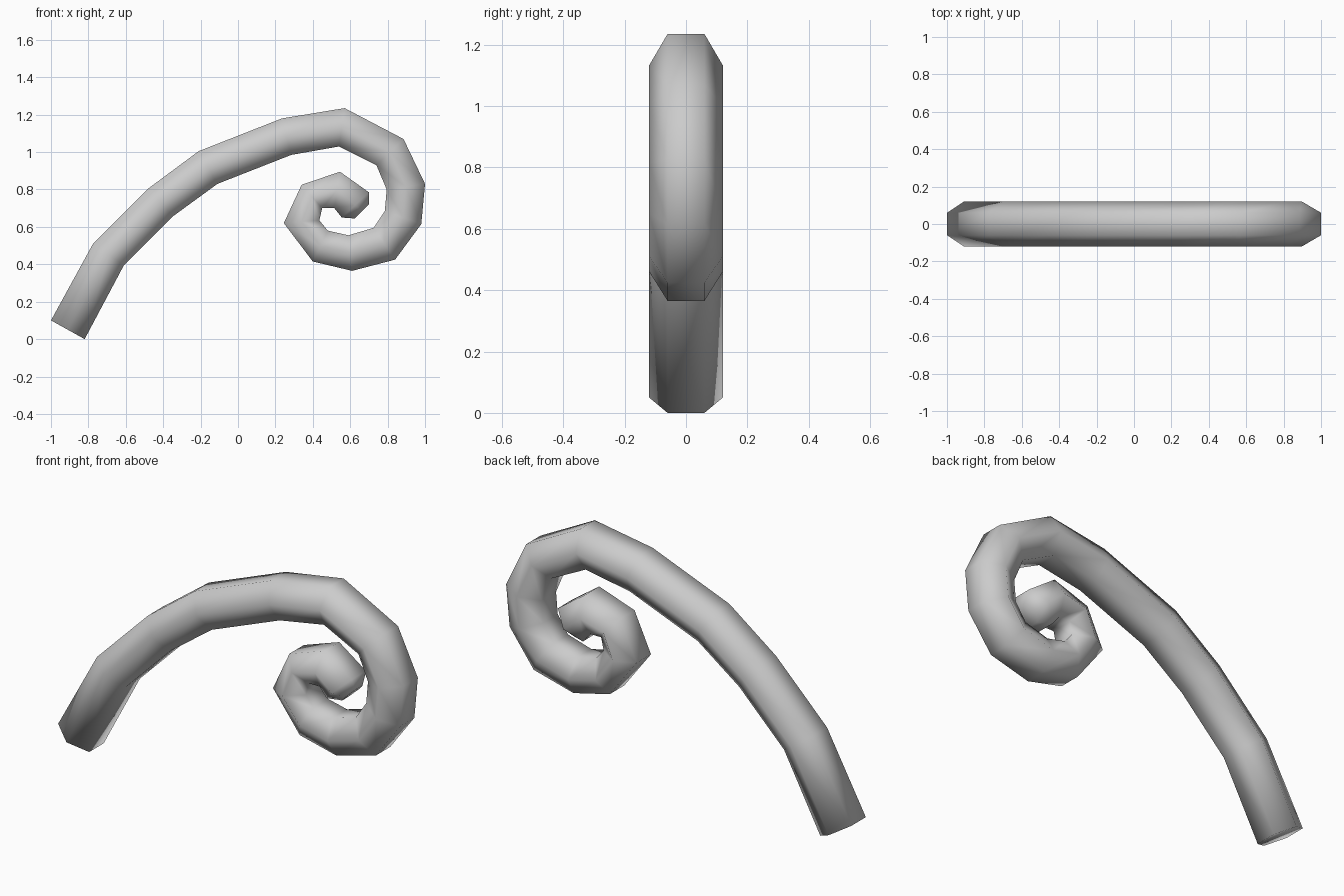
import bpy
import bmesh
from mathutils import Vector

default_cube = bpy.data.objects.get("Cube")
if default_cube:
    bpy.data.objects.remove(default_cube, do_unlink=True)


def make_material(name, colour):
    material = bpy.data.materials.new(name)
    material.use_nodes = True
    material.diffuse_color = colour
    shader = next(n for n in material.node_tree.nodes if n.type == "BSDF_PRINCIPLED")
    shader.inputs["Base Color"].default_value = colour
    return material


# Outer and inner rails of the curl (x, z), from the foot to the tip
outer_rail = [
    (-1, .1), (-.775, .51), (-.48, .805), (-.21, 1.005), (.235, 1.18), (.57, 1.235),
    (.885, 1.07), (1, .83), (.98, .615), (.84, .425), (.61, .365), (.4, .415),
    (.245, .62), (.34, .825), (.545, .895), (.7, .785), (.7, .72),
]
inner_rail = [
    (-.82, 0), (-.61, .395), (-.35, .655), (-.11, .83), (.285, .985), (.54, 1.03),
    (.74, .93), (.795, .8), (.785, .685), (.725, .595), (.59, .555), (.48, .58),
    (.435, .635), (.45, .7), (.515, .7), (.555, .65), (.625, .645),
]
half_depth = .12


def hexagon_ring(bm, outer, inner, depth):
    """Six-sided section with flats on the rails and ridges on both sides."""
    a = Vector((outer[0], 0, outer[1]))
    b = Vector((inner[0], 0, inner[1]))
    side = Vector((0, depth, 0))
    middle = (a + b) / 2
    points = [a + side / 2, middle + side, b + side / 2,
              b - side / 2, middle - side, a - side / 2]
    return [bm.verts.new(p) for p in points]


# Spiral stalk: hexagonal sections bridged into a tube with a bevelled tip
bm = bmesh.new()
last = len(outer_rail) - 1
rings = [
    hexagon_ring(bm, outer, inner, half_depth / 2 if i == last else half_depth)
    for i, (outer, inner) in enumerate(zip(outer_rail, inner_rail))
]
for ring, following in zip(rings, rings[1:]):
    for i in range(len(ring)):
        j = (i + 1) % len(ring)
        bm.faces.new((ring[i], ring[j], following[j], following[i]))
bm.faces.new(rings[0])
bm.faces.new(rings[-1])
bmesh.ops.recalc_face_normals(bm, faces=bm.faces)
for face in bm.faces:
    face.smooth = True

mesh = bpy.data.meshes.new("spiral_stalk")
bm.to_mesh(mesh)
bm.free()
mesh.materials.append(make_material("plain grey", (.6, .6, .6, 1)))
stalk = bpy.data.objects.new("spiral_stalk", mesh)
bpy.context.collection.objects.link(stalk)
